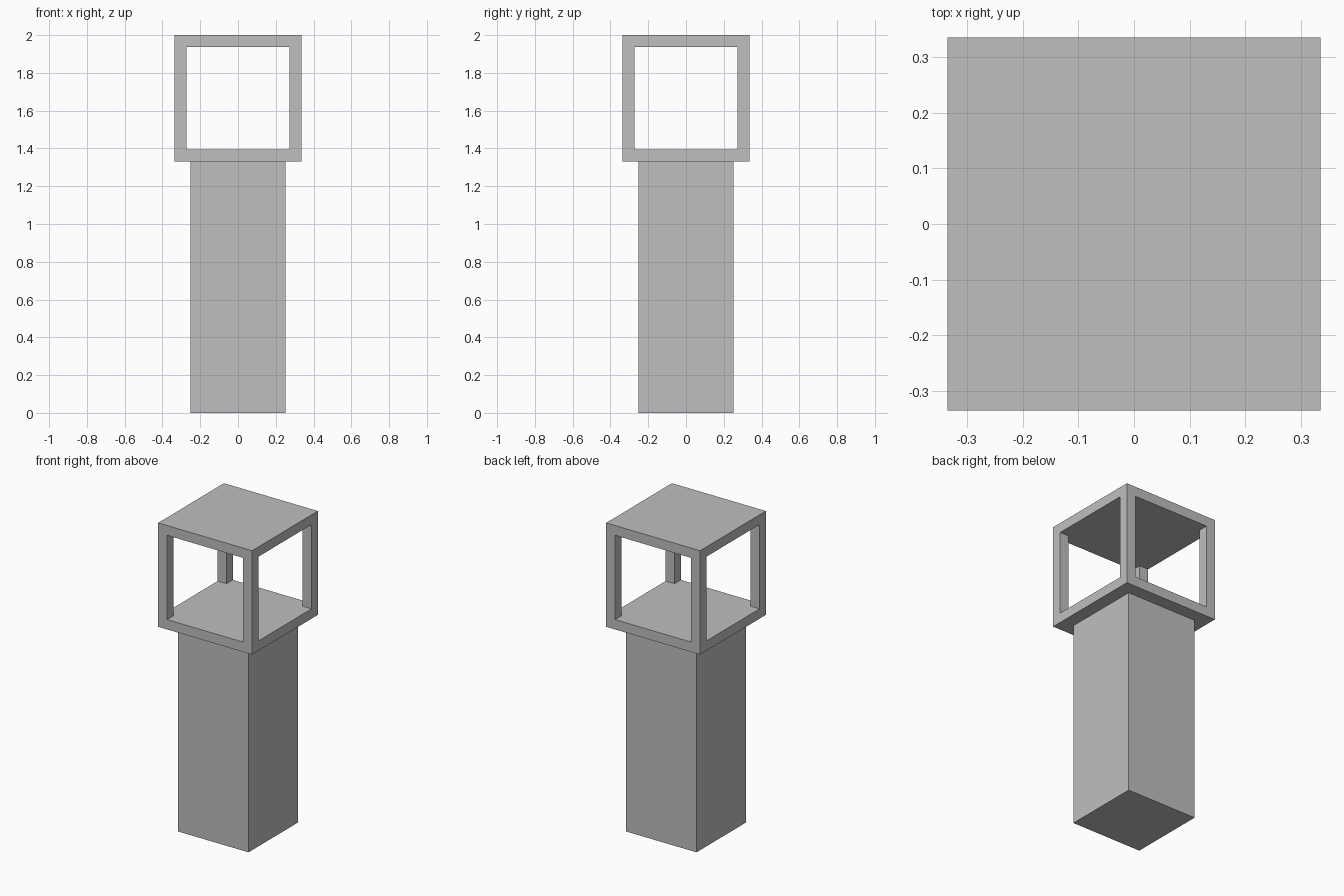
import bpy
import bmesh

cube = bpy.data.objects.get("Cube")
if cube:
    bpy.data.objects.remove(cube, do_unlink=True)

HALF = 0.335        # half width of the lantern room
OPEN = 0.2715       # half width of each opening
FLOOR_Z = 1.33      # underside of the lantern room
FRAME = HALF - OPEN

grey = bpy.data.materials.new("plain grey")
grey.use_nodes = True
colour = (0.52, 0.52, 0.52, 1.0)
grey.diffuse_color = colour
grey.node_tree.nodes["Principled BSDF"].inputs["Base Color"].default_value = colour


def prism(name, outline, z0, z1):
    """Extrude a flat outline from z0 up to z1."""
    bm = bmesh.new()
    base = bm.faces.new([bm.verts.new((x, y, z0)) for x, y in outline])
    grown = bmesh.ops.extrude_face_region(bm, geom=[base])["geom"]
    top = [v for v in grown if isinstance(v, bmesh.types.BMVert)]
    bmesh.ops.translate(bm, verts=top, vec=(0, 0, z1 - z0))
    bmesh.ops.recalc_face_normals(bm, faces=bm.faces[:])
    mesh = bpy.data.meshes.new(name)
    bm.to_mesh(mesh)
    bm.free()
    mesh.materials.append(grey)
    obj = bpy.data.objects.new(name, mesh)
    bpy.context.collection.objects.link(obj)
    return obj


def square(h):
    return [(-h, -h), (h, -h), (h, h), (-h, h)]


# Square column
prism("column", square(0.251), 0, FLOOR_Z)

# Open lantern room: floor, roof and four corner posts in one solid
room = prism("lantern_room", square(HALF), FLOOR_Z, 2.0)

# Cross-shaped cutter opening all four sides
far = HALF + 0.2
cross = []
corner = [(OPEN, -far), (OPEN, -OPEN), (far, -OPEN)]
for _ in range(4):
    cross += corner
    corner = [(-y, x) for x, y in corner]
cutter = prism("opening_cutter", cross, FLOOR_Z + FRAME, 2.0 - FRAME)

cut = room.modifiers.new("openings", 'BOOLEAN')
cut.operation = 'DIFFERENCE'
cut.solver = 'EXACT'
cut.object = cutter

# Bake the cut and drop the cutter
bpy.context.view_layer.objects.active = room
bpy.ops.object.modifier_apply(modifier=cut.name)
bpy.data.objects.remove(cutter, do_unlink=True)
